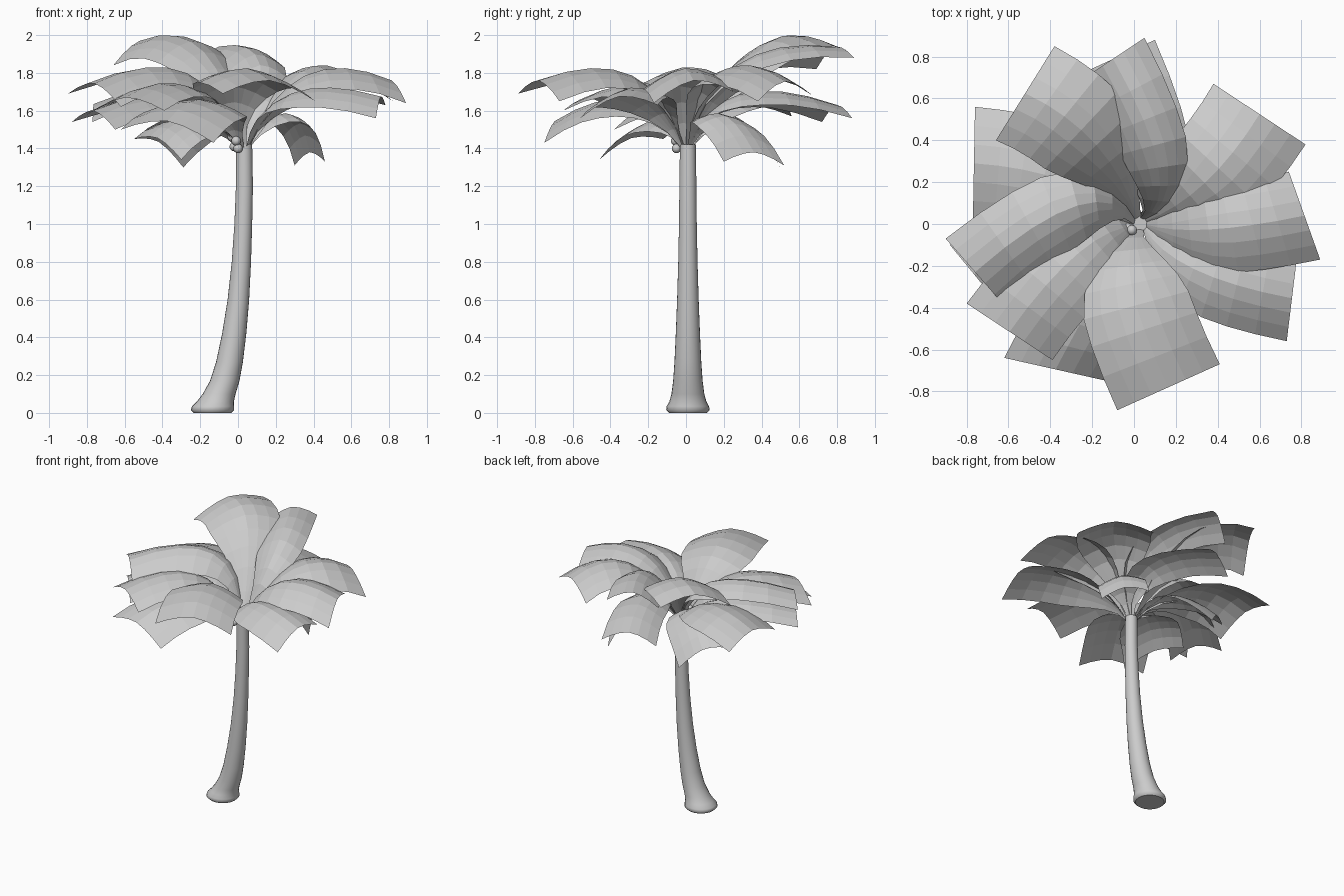
import bpy, bmesh
from math import radians, cos, sin, pi
from mathutils import Vector

if "Cube" in bpy.data.objects:
    bpy.data.objects.remove(bpy.data.objects["Cube"])


def make_object(name, bm):
    bmesh.ops.recalc_face_normals(bm, faces=bm.faces)
    mesh = bpy.data.meshes.new(name)
    bm.to_mesh(mesh)
    bm.free()
    ob = bpy.data.objects.new(name, mesh)
    bpy.context.collection.objects.link(ob)
    return ob


# Trunk: rings (centre x, z, radius) swept up a leaning path
rings = [(-.135, 0, .10), (-.135, .015, .115), (-.132, .035, .112), (-.12, .06, .098),
         (-.10, .10, .087), (-.07, .17, .078), (-.045, .27, .071), (-.02, .42, .064),
         (.002, .60, .057), (.018, .80, .051), (.028, 1.0, .047), (.034, 1.2, .045), (.033, 1.42, .042)]
bm = bmesh.new()
N = 24
prev = None
for cx, z, r in rings:
    ring = [bm.verts.new((cx + r * cos(2 * pi * i / N), .01 + r * sin(2 * pi * i / N), z)) for i in range(N)]
    if prev:
        for i in range(N):
            j = (i + 1) % N
            bm.faces.new((prev[i], prev[j], ring[j], ring[i]))
    else:
        bm.faces.new(ring[::-1])
    prev = ring
bm.faces.new(prev)
trunk = make_object("trunk", bm)
for p in trunk.data.polygons:
    p.use_smooth = len(p.vertices) == 4

# Fronds: arched strips that widen from the crown to a square tip
BASE = Vector((.03, 0, 1.40))
ALONG, ACROSS, T_MID = 8, 6, .58


def frond(name, left, right, mid, arch):
    left, right = Vector(left), Vector(right)
    ang, r, mz = radians(mid[0]), mid[1], mid[2]
    m = Vector((r * cos(ang), r * sin(ang), mz))
    tip = (left + right) / 2 + Vector((0, 0, arch))
    half_tip = (left - right) / 2
    half_base = Vector((-sin(ang), cos(ang), 0)) * half_tip.length
    start = BASE + Vector((cos(ang), sin(ang), 0)) * .02
    ctrl = (m - start * (1 - T_MID) ** 2 - tip * T_MID ** 2) / (2 * T_MID * (1 - T_MID))
    bm = bmesh.new()
    rows = []
    for i in range(ALONG + 1):
        t = i / ALONG
        c = start * (1 - t) ** 2 + ctrl * 2 * t * (1 - t) + tip * t * t
        s = min(1, t / .68)
        w = .05 + .95 * (s * s * (3 - 2 * s)) ** .8
        half = half_base.lerp(half_tip, t)
        row = []
        for k in range(ACROSS + 1):
            u = 2 * k / ACROSS - 1
            row.append(bm.verts.new(c + half * (u * w) - Vector((0, 0, arch * w * abs(u) ** 1.6))))
        rows.append(row)
    for a, b in zip(rows, rows[1:]):
        for k in range(ACROSS):
            bm.faces.new((a[k], b[k], b[k + 1], a[k + 1]))
    return make_object(name, bm)


# each: left tip corner, right tip corner, (angle, radius, height) of the middle
upper = [
    ((.38, .67, 1.68), (.82, .38, 1.65), (32, .45, 1.83)),
    ((-.25, .69, 1.82), (.05, .89, 1.88), (73, .35, 1.88)),
    ((-.66, .40, 1.84), (-.38, .85, 1.92), (118, .48, 1.95)),
    ((-.62, -.39, 1.62), (-.90, -.07, 1.69), (169, .34, 1.82)),
    ((.41, -.67, 1.65), (-.08, -.89, 1.69), (-90, .35, 1.81)),
    ((.74, .25, 1.70), (.89, -.17, 1.64), (-3, .42, 1.81)),
]
lower = [
    ((-.25, .72, 1.54), (.10, .88, 1.56), (75, .36, 1.70)),
    ((-.77, .02, 1.54), (-.76, .56, 1.57), (150, .45, 1.70)),
    ((-.65, -.38, 1.50), (-.88, -.10, 1.54), (175, .38, 1.67)),
    ((-.39, -.65, 1.60), (-.80, -.38, 1.58), (-150, .36, 1.74)),
    ((-.13, -.75, 1.43), (-.62, -.64, 1.50), (-118, .40, 1.66)),
    ((.78, -.15, 1.63), (.73, -.56, 1.56), (-35, .42, 1.71)),
]
hanging = [
    ((.30, .52, 1.31), (.46, .20, 1.33), (35, .34, 1.58)),
    ((-.55, .30, 1.45), (-.29, .50, 1.30), (130, .30, 1.58)),
    ((-.30, -.46, 1.34), (-.55, -.12, 1.45), (-150, .28, 1.56)),
]
for label, group, arch in (("upper", upper, .09), ("lower", lower, .08), ("hanging", hanging, .06)):
    for i, (l, r, m) in enumerate(group):
        frond(f"{label}_frond_{i + 1}", l, r, m, arch)

# Small cluster of nuts under the crown
for i, pos in enumerate([(-.02, -.03, 1.41), (-.01, -.055, 1.44), (-.03, -.02, 1.46), (.0, -.05, 1.40), (-.01, -.03, 1.48)]):
    bm = bmesh.new()
    bmesh.ops.create_uvsphere(bm, u_segments=12, v_segments=8, radius=.025)
    nut = make_object(f"nut_{i + 1}", bm)
    nut.location = pos
    for p in nut.data.polygons:
        p.use_smooth = True
